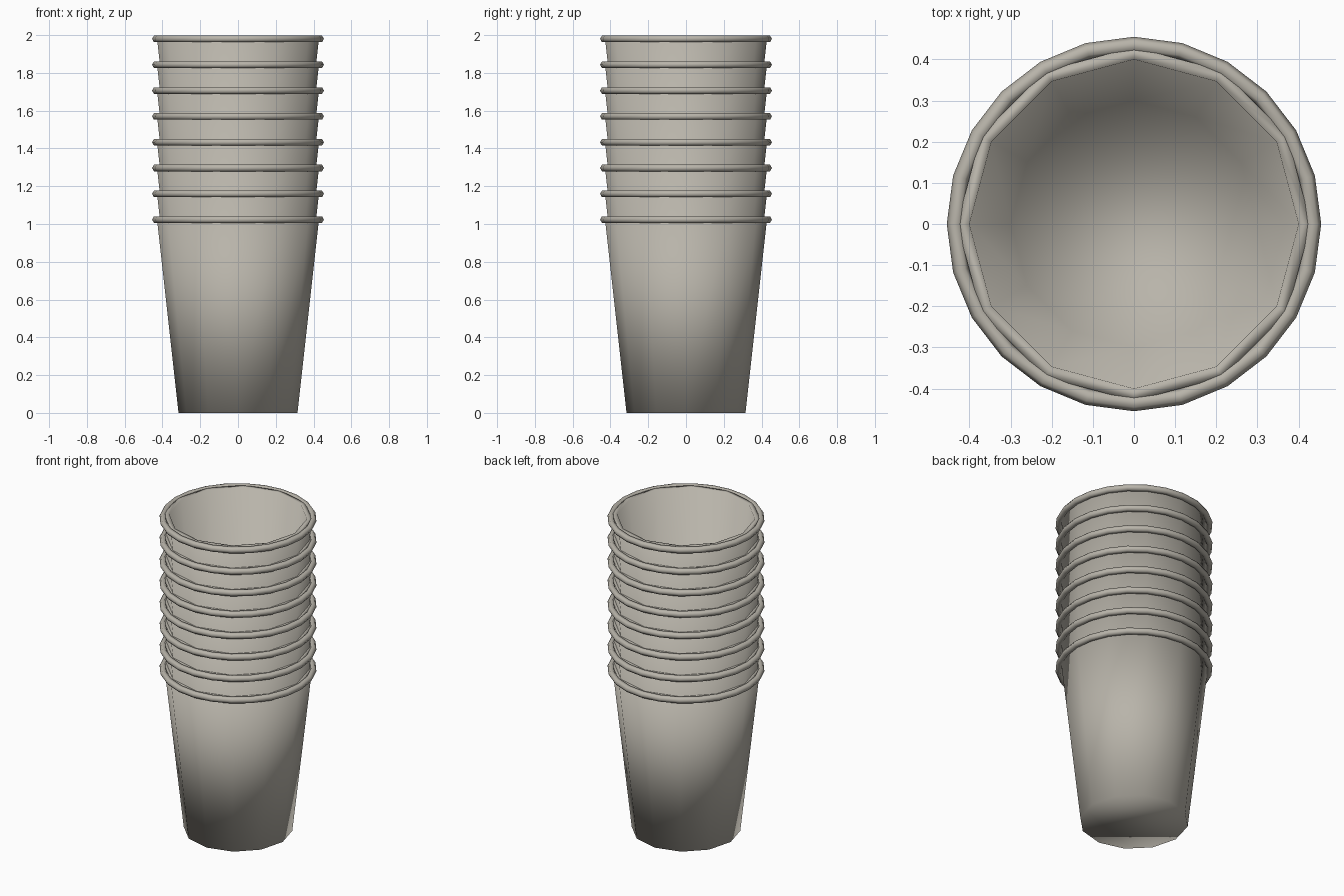
import bpy, bmesh, math

if "Cube" in bpy.data.objects:
    bpy.data.objects.remove(bpy.data.objects["Cube"])

CUPS = 8
STEP = 0.1367          # height between nested cups
RIM_Z = 1.023          # rim centre above a cup's base
RIM_R, TUBE_R = 0.435, 0.02

paper = bpy.data.materials.new("warm_grey_paper")
paper.diffuse_color = (0.48, 0.455, 0.40, 1)
paper.use_nodes = True
paper.node_tree.nodes["Principled BSDF"].inputs["Base Color"].default_value = paper.diffuse_color


def finish(bm, name, z):
    bmesh.ops.recalc_face_normals(bm, faces=bm.faces)
    me = bpy.data.meshes.new(name)
    bm.to_mesh(me)
    bm.free()
    me.materials.append(paper)
    for p in me.polygons:
        p.use_smooth = True
    ob = bpy.data.objects.new(name, me)
    ob.location.z = z
    bpy.context.collection.objects.link(ob)


def ring(bm, r, z, n):
    return [bm.verts.new((r * math.cos(2 * math.pi * i / n),
                          r * math.sin(2 * math.pi * i / n), z)) for i in range(n)]


def bridge(bm, a, b):
    n = len(a)
    for i in range(n):
        j = (i + 1) % n
        bm.faces.new((a[i], a[j], b[j], b[i]))


def cup(z):
    # Twelve-sided tapered wall with thickness: outside, top edge, inside, floors
    bm = bmesh.new()
    profile = [(0.315, 0), (0.43, 1.036), (0.40, 1.036), (0.30, 0.03)]
    rings = [ring(bm, r, h, 12) for r, h in profile]
    for a, b in zip(rings, rings[1:]):
        bridge(bm, a, b)
    bm.faces.new(rings[0])
    bm.faces.new(rings[-1])
    finish(bm, "cup_body", z)


def rim(z):
    # Rolled lip: 24 segments around, six-sided tube
    bm = bmesh.new()
    rings = []
    for k in range(6):
        a = math.pi * k / 3
        rings.append(ring(bm, RIM_R + TUBE_R * math.cos(a), TUBE_R * math.sin(a), 24))
    for k in range(6):
        bridge(bm, rings[k], rings[(k + 1) % 6])
    finish(bm, "cup_rim", z)


for i in range(CUPS):
    cup(i * STEP)
    rim(i * STEP + RIM_Z)
